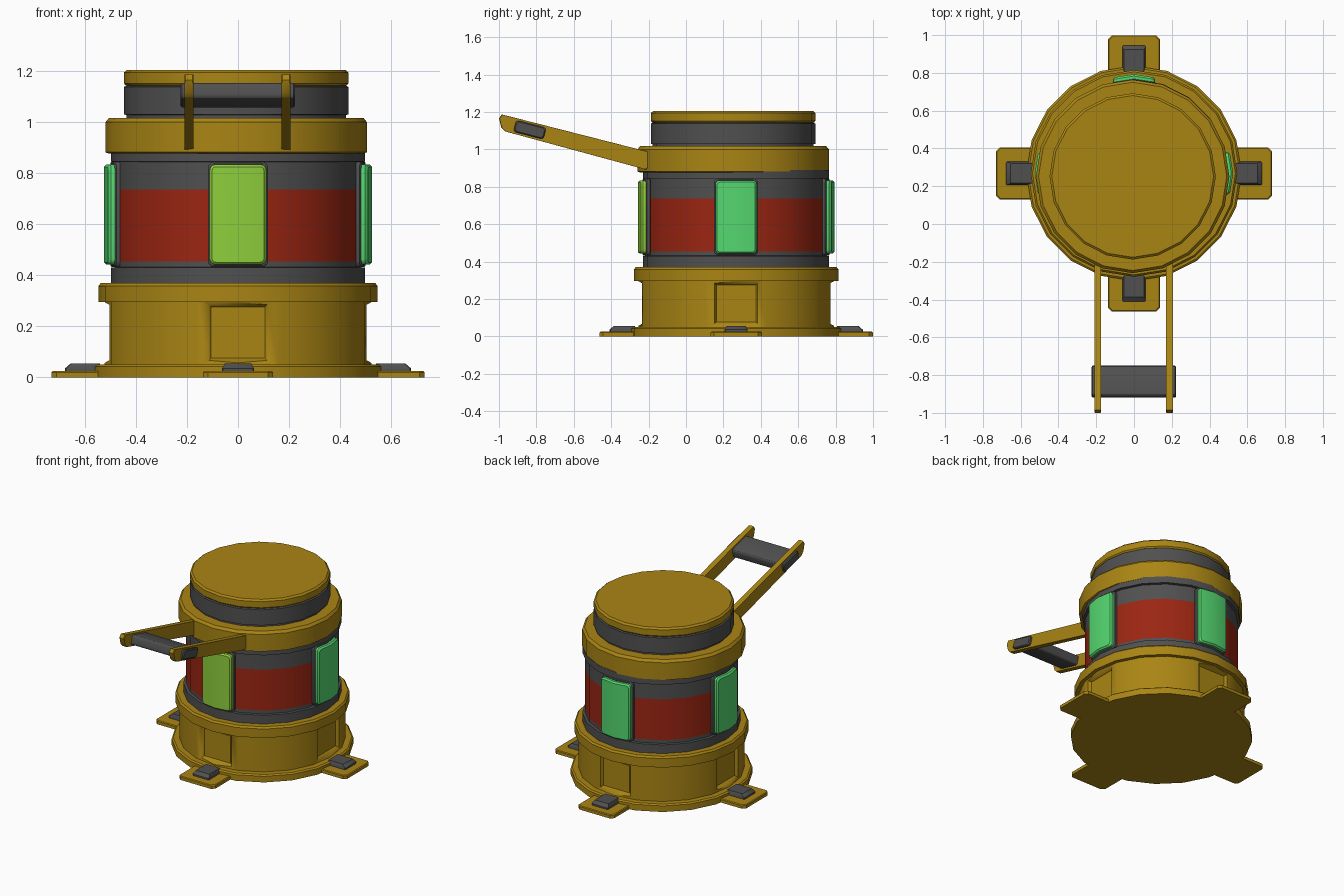
import bpy, bmesh, math
from mathutils import Matrix, Vector

if "Cube" in bpy.data.objects:
    bpy.data.objects.remove(bpy.data.objects["Cube"])

SIDES = 20
CX, CY = 0.0, 0.268          # body centre


def mat(name, rgb):
    m = bpy.data.materials.new(name)
    m.diffuse_color = (*rgb, 1)
    m.use_nodes = True
    m.node_tree.nodes["Principled BSDF"].inputs["Base Color"].default_value = m.diffuse_color
    return m


GOLD = mat("gold", (0.40, 0.235, 0.007))
GREY = mat("dark_grey", (0.08, 0.08, 0.08))
RED = mat("dark_red", (0.33, 0.019, 0.006))
GREEN = mat("green", (0.09, 0.68, 0.16))
LIME = mat("lime", (0.27, 0.62, 0.045))


def finish(bm, name, mats, smooth=True):
    bmesh.ops.recalc_face_normals(bm, faces=bm.faces[:])
    me = bpy.data.meshes.new(name)
    bm.to_mesh(me)
    bm.free()
    for m in mats:
        me.materials.append(m)
    ob = bpy.data.objects.new(name, me)
    bpy.context.collection.objects.link(ob)
    bpy.ops.object.select_all(action='DESELECT')
    ob.select_set(True)
    bpy.context.view_layer.objects.active = ob
    if smooth:
        bpy.ops.object.shade_smooth_by_angle(angle=math.radians(30))
    return ob


def lathe(name, profile, mats, rule=None, cx=CX, cy=CY):
    """Closed polygonal turning of (radius, z) points, capped at both ends."""
    bm = bmesh.new()
    rings = []
    for r, z in profile:
        rings.append([bm.verts.new((cx + r * math.cos(i * math.tau / SIDES),
                                    cy + r * math.sin(i * math.tau / SIDES), z))
                      for i in range(SIDES)])
    for a, b in zip(rings, rings[1:]):
        for i in range(SIDES):
            j = (i + 1) % SIDES
            bm.faces.new((a[i], a[j], b[j], b[i]))
    bm.faces.new(rings[0][::-1])
    bm.faces.new(rings[-1])
    if rule:
        for f in bm.faces:
            f.material_index = rule(f.calc_center_median().z)
    return finish(bm, name, mats)


def layers(name, loops, mats, matrix, bend=0.0):
    """Skin matching 3D loops and cap them; bend folds the part about x = 0."""
    bm = bmesh.new()
    vs = [[bm.verts.new(p) for p in lp] for lp in loops]
    n = len(vs[0])
    for a, b in zip(vs, vs[1:]):
        for i in range(n):
            bm.faces.new((a[i], a[(i + 1) % n], b[(i + 1) % n], b[i]))
    bm.faces.new(vs[0][::-1])
    bm.faces.new(vs[-1])
    if bend:
        bmesh.ops.bisect_plane(bm, geom=bm.verts[:] + bm.edges[:] + bm.faces[:],
                               plane_co=(0, 0, 0), plane_no=(1, 0, 0))
        for v in bm.verts:
            v.co.y += abs(v.co.x) * bend
    bm.transform(matrix)
    return finish(bm, name, mats)


def round_rect(w, h, r, seg=3):
    """Rounded rectangle outline with half sizes w and h."""
    pts = []
    for k, (sx, sy) in enumerate(((1, 1), (-1, 1), (-1, -1), (1, -1))):
        for s in range(seg + 1):
            a = (k + s / seg) * math.pi / 2
            pts.append((sx * (w - r) + r * math.cos(a), sy * (h - r) + r * math.sin(a)))
    return pts


def upright(w, z0, z1, r, d, seg=3):
    """Outline standing at distance d in front of the body axis."""
    zc = (z0 + z1) / 2
    return [(x, -d, zc + z) for x, z in round_rect(w, (z1 - z0) / 2, r, seg)]


def flat(w, d0, d1, r, z, seg=1):
    """Outline lying at height z between distances d0 and d1."""
    dc = (d0 + d1) / 2
    return [(x, -dc + y, z) for x, y in round_rect(w, (d1 - d0) / 2, r, seg)]


# Base: floor flange, wall, lip
lathe("base_flange", [(0.57, 0), (0.57, 0.042), (0.56, 0.05)], [GOLD])
wall = lathe("base_wall", [(0.522, 0.03), (0.522, 0.32)], [GOLD])
lathe("base_lip", [(0.547, 0.296), (0.547, 0.358), (0.537, 0.37)], [GOLD])

# Grey drum with painted red band
lathe("drum", [(0.497, 0.36), (0.497, 0.43), (0.48, 0.432), (0.48, 0.455), (0.48, 0.737),
               (0.48, 0.843), (0.497, 0.845), (0.497, 0.89)], [GREY, RED],
      lambda z: 1 if 0.46 < z < 0.73 else 0)

# Upper collar and lid, slightly off the base axis
UX, UY = -0.007, 0.252
lathe("collar", [(0.50, 0.877), (0.512, 0.882), (0.512, 1.0), (0.498, 1.017)],
      [GOLD], cx=UX, cy=UY)
lathe("lid_neck", [(0.43, 1.0), (0.43, 1.028), (0.44, 1.03), (0.44, 1.138), (0.43, 1.142),
                   (0.43, 1.16)], [GREY], cx=UX, cy=UY)
lathe("lid_cap", [(0.432, 1.143), (0.44, 1.152), (0.44, 1.194), (0.428, 1.205)],
      [GOLD], cx=UX, cy=UY)

FOLD = math.tan(math.pi / SIDES)
for k, side in enumerate(("front", "right", "back", "left")):
    M = Matrix.Translation((CX, CY, 0)) @ Matrix.Rotation(k * math.pi / 2, 4, 'Z')

    # Light panel and its dark frame, folded around the drum corner
    layers(side + "_panel_frame",
           [upright(0.118, 0.432, 0.845, 0.025, 0.46), upright(0.118, 0.432, 0.845, 0.025, 0.495),
            upright(0.112, 0.438, 0.839, 0.022, 0.50)], [GREY], M, FOLD)
    layers(side + "_light_panel",
           [upright(0.111, 0.442, 0.834, 0.022, 0.47), upright(0.111, 0.442, 0.834, 0.022, 0.515),
            upright(0.102, 0.451, 0.825, 0.016, 0.525)], [LIME if k == 0 else GREEN], M, FOLD)

    # Tapered recess in the base wall
    cutter = layers("recess_cutter",
                    [upright(0.105, 0.077, 0.275, 0.001, 0.485, 1),
                     upright(0.130, 0.052, 0.300, 0.001, 0.532, 1)], [GOLD], M)
    cutter.hide_render = True
    bpy.context.view_layer.objects.active = wall
    mod = wall.modifiers.new("recess", 'BOOLEAN')
    mod.operation = 'DIFFERENCE'
    mod.solver = 'EXACT'
    mod.object = cutter
    bpy.ops.object.modifier_apply(modifier=mod.name)
    bpy.data.objects.remove(cutter, do_unlink=True)
    layers(side + "_recess_plate",
           [upright(0.098, 0.083, 0.268, 0.002, 0.48, 1),
            upright(0.098, 0.083, 0.268, 0.002, 0.489, 1)], [GOLD], M)

    # Foot plate and grey pad
    layers(side + "_foot",
           [flat(0.137, 0.45, 0.731, 0.02, 0), flat(0.137, 0.45, 0.731, 0.02, 0.02),
            flat(0.132, 0.45, 0.726, 0.02, 0.025)], [GOLD], M)
    layers(side + "_foot_pad",
           [flat(0.062, 0.54, 0.677, 0.004, 0.02), flat(0.062, 0.54, 0.677, 0.004, 0.036),
            flat(0.052, 0.54, 0.655, 0.004, 0.055)], [GREY], M)

# Handle arms
ARM = [(-0.985, 1.187), (-1.0, 1.165), (-0.988, 1.118), (-0.967, 1.096), (-0.215, 0.892),
       (-0.197, 0.905), (-0.193, 0.985)]
mid = Vector((-0.6, 1.04))
inner = [tuple(mid + (Vector(p) - mid) * 0.99) for p in ARM]
for name, x in (("left_handle_arm", -0.192), ("right_handle_arm", 0.188)):
    loops = [[(x + dx, y, z) for y, z in lp]
             for dx, lp in ((-0.018, inner), (-0.014, ARM), (0.014, ARM), (0.018, inner))]
    layers(name, loops, [GOLD], Matrix())

# Handle grip
grip = [[(dx, y, z) for y, z in round_rect(w, h, 0.015)]
        for dx, w, h in ((-0.225, 0.077, 0.026), (-0.219, 0.083, 0.032),
                         (0.217, 0.083, 0.032), (0.223, 0.077, 0.026))]
layers("handle_grip", grip, [GREY],
       Matrix.Translation((0, -0.835, 1.105)) @ Matrix.Rotation(math.radians(-14.5), 4, 'X'))
